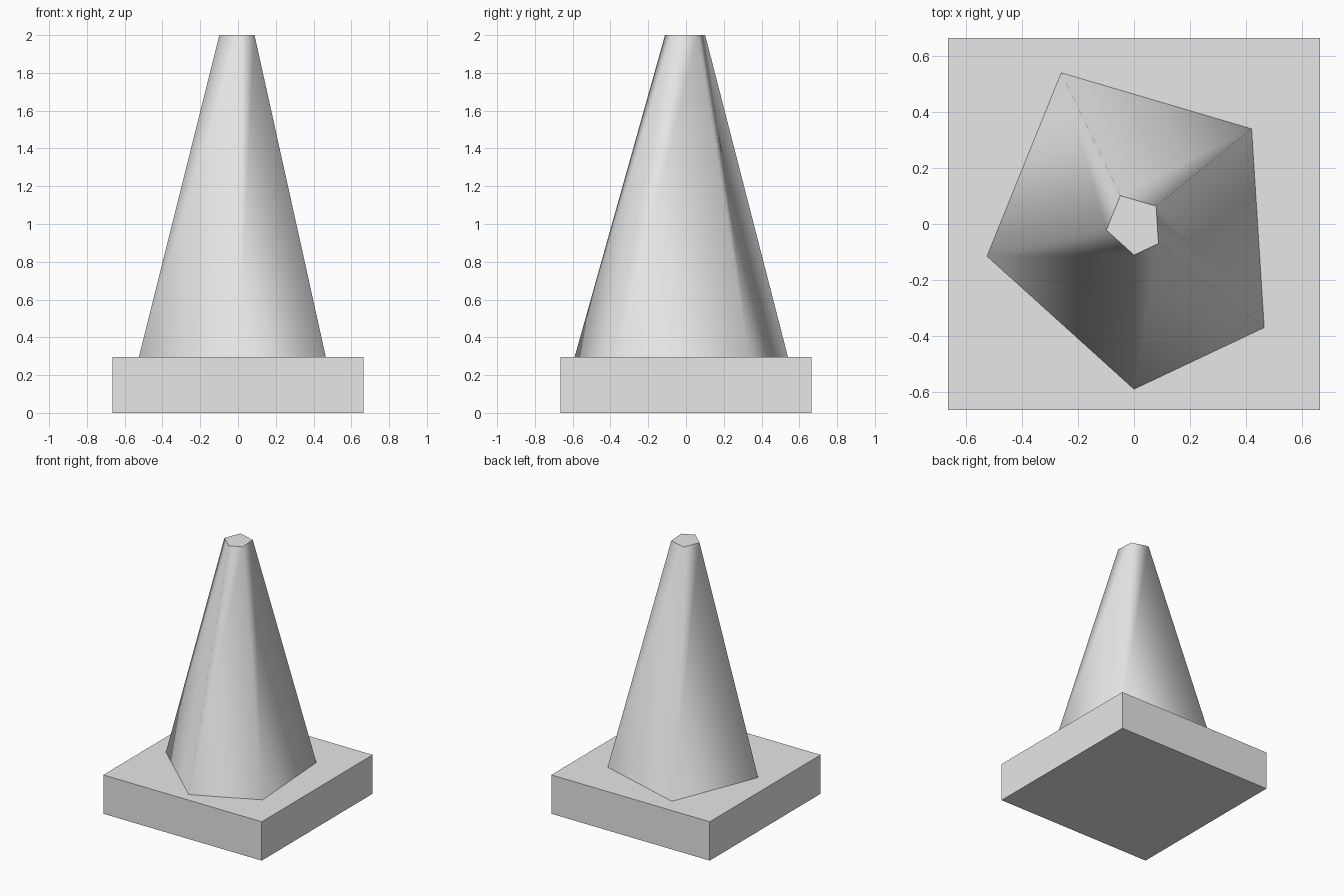
import bpy
import bmesh

cube = bpy.data.objects.get("Cube")
if cube:
    bpy.data.objects.remove(cube, do_unlink=True)

BASE_SIZE, BASE_TOP, CONE_TOP = 1.33, 0.295, 2.0
TOP_SCALE = 0.188

# Single grey material
grey = bpy.data.materials.new("plain_grey")
grey.use_nodes = True
grey.diffuse_color = (0.8, 0.8, 0.8, 1)
grey.node_tree.nodes["Principled BSDF"].inputs["Base Color"].default_value = grey.diffuse_color


def add_object(name, bm):
    bmesh.ops.recalc_face_normals(bm, faces=bm.faces)
    mesh = bpy.data.meshes.new(name)
    bm.to_mesh(mesh)
    bm.free()
    mesh.materials.append(grey)
    obj = bpy.data.objects.new(name, mesh)
    bpy.context.collection.objects.link(obj)
    return obj


# Square base slab
bm = bmesh.new()
bmesh.ops.create_cube(bm, size=1)
for v in bm.verts:
    v.co.x *= BASE_SIZE
    v.co.y *= BASE_SIZE
    v.co.z = (v.co.z + 0.5) * BASE_TOP
add_object("base", bm)

# Irregular five-sided cone: one outline lofted up to a smaller copy
outline = [(-0.26, 0.54), (-0.525, -0.115), (0, -0.59), (0.465, -0.37), (0.42, 0.34)]
bm = bmesh.new()
bottom = [bm.verts.new((x, y, BASE_TOP)) for x, y in outline]
top = [bm.verts.new((x * TOP_SCALE, y * TOP_SCALE, CONE_TOP)) for x, y in outline]
caps = [bm.faces.new(bottom), bm.faces.new(top)]
count = len(outline)
for i in range(count):
    j = (i + 1) % count
    side = bm.faces.new((bottom[i], bottom[j], top[j], top[i]))
    side.smooth = True

# Smooth walls, crisp flat caps
for cap in caps:
    for edge in cap.edges:
        edge.smooth = False
add_object("cone", bm)
